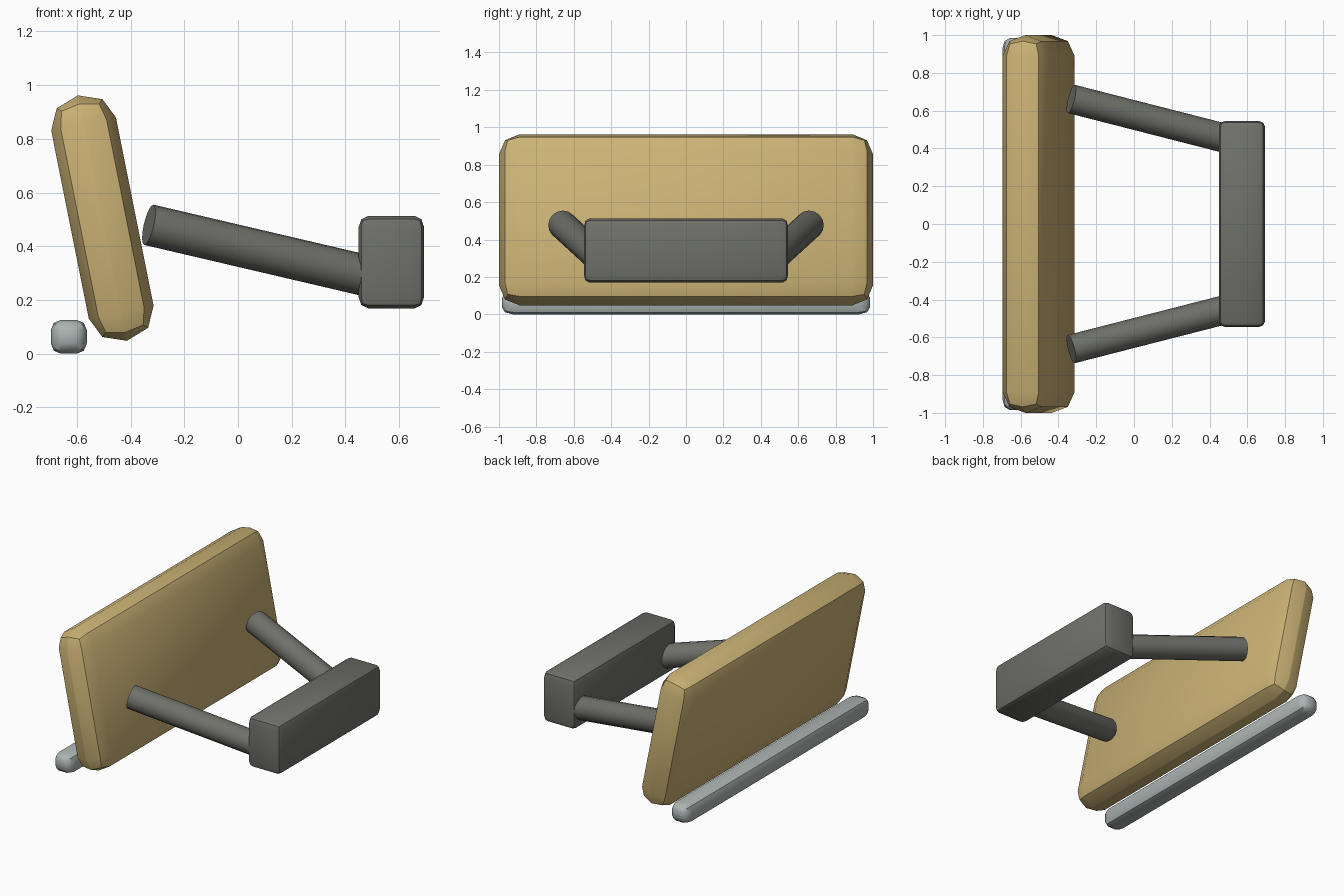
import bpy
import math
from mathutils import Vector

cube = bpy.data.objects.get("Cube")
if cube:
    bpy.data.objects.remove(cube, do_unlink=True)


def material(name, rgb):
    m = bpy.data.materials.new(name)
    m.use_nodes = True
    m.diffuse_color = (*rgb, 1)
    m.node_tree.nodes["Principled BSDF"].inputs["Base Color"].default_value = (*rgb, 1)
    return m


tan = material("tan", (0.60, 0.45, 0.18))
dark_grey = material("dark grey", (0.16, 0.165, 0.145))
pale_grey = material("pale grey", (0.41, 0.46, 0.45))


def finish(obj, name, mat, angle):
    obj.name = name
    obj.data.materials.append(mat)
    bpy.ops.object.shade_smooth_by_angle(angle=math.radians(angle))


def rounded_box(name, centre, half, bevel, mat, tilt=0):
    """Box whose bevel has its own width along each axis."""
    bpy.ops.mesh.primitive_cube_add(size=2, location=centre)
    obj = bpy.context.object
    # bevel in a space where the bevel is one unit wide, then stretch back
    obj.scale = [h / b for h, b in zip(half, bevel)]
    bpy.ops.object.transform_apply(location=False, rotation=False, scale=True)
    mod = obj.modifiers.new("bevel", "BEVEL")
    mod.width = 0.999
    mod.segments = 2
    mod.limit_method = "NONE"
    bpy.ops.object.modifier_apply(modifier=mod.name)
    obj.scale = bevel
    obj.rotation_euler.y = tilt
    bpy.ops.object.transform_apply(location=False, rotation=True, scale=True)
    finish(obj, name, mat, 43)
    return obj


# Leaning back panel, bar along its foot, and the joining block
rounded_box("panel", (-0.505, 0, 0.505), (0.123, 1.0, 0.466),
            (0.123, 0.11, 0.109), tan, tilt=math.radians(-11.3))
rounded_box("foot_bar", (-0.63, 0, 0.063), (0.067, 0.985, 0.063),
            (0.038, 0.06, 0.038), pale_grey)
rounded_box("block", (0.571, 0, 0.341), (0.122, 0.546, 0.172),
            (0.035, 0.03, 0.042), dark_grey)

# Two round arms spreading from the block towards the panel
for side, label in ((1, "back"), (-1, "front")):
    tip = Vector((-0.332, side * 0.662, 0.48))
    root = Vector((0.54, side * 0.439, 0.276))
    axis = root - tip
    bpy.ops.mesh.primitive_cylinder_add(vertices=16, radius=0.077, depth=axis.length,
                                        location=(tip + root) / 2)
    arm = bpy.context.object
    arm.rotation_euler = axis.to_track_quat("Z", "Y").to_euler()
    finish(arm, label + "_arm", dark_grey, 43)
